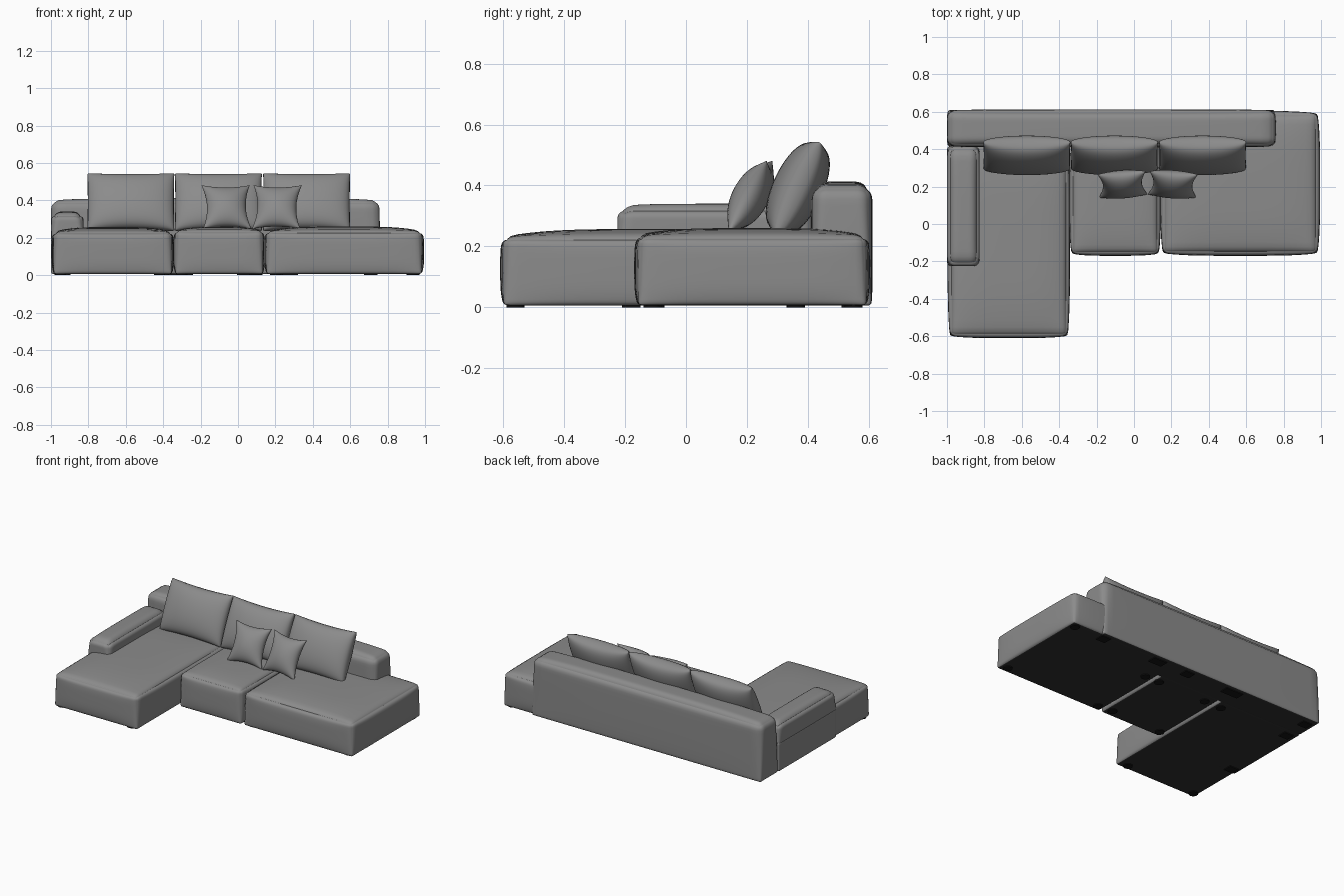
import bpy, bmesh, math
from mathutils import Vector, Matrix

if "Cube" in bpy.data.objects:
    bpy.data.objects.remove(bpy.data.objects["Cube"])


def material(name, value):
    m = bpy.data.materials.new(name)
    m.use_nodes = True
    col = (value, value, value, 1)
    m.diffuse_color = col
    bsdf = m.node_tree.nodes["Principled BSDF"]
    bsdf.inputs["Base Color"].default_value = col
    bsdf.inputs["Roughness"].default_value = 0.8
    return m


FABRIC = material("grey fabric", 0.26)
LINING = material("dark lining", 0.03)
FOOT = material("black foot", 0.008)


def finish(name, bm, mats, angle=50):
    bmesh.ops.recalc_face_normals(bm, faces=bm.faces)
    me = bpy.data.meshes.new(name)
    bm.to_mesh(me)
    bm.free()
    for m in mats:
        me.materials.append(m)
    ob = bpy.data.objects.new(name, me)
    bpy.context.collection.objects.link(ob)
    bpy.ops.object.select_all(action="DESELECT")
    ob.select_set(True)
    bpy.context.view_layer.objects.active = ob
    bpy.ops.object.shade_smooth_by_angle(angle=math.radians(angle))
    return ob


def padded_block(name, lo, hi, r_top, r_low, crown, bulge, lined=True):
    """Upholstered block: rounded edges, crowned top, slightly bulging sides."""
    lo, hi = Vector(lo), Vector(hi)
    mid, half = (lo + hi) / 2, (hi - lo) / 2
    bm = bmesh.new()
    bmesh.ops.create_cube(bm, size=2)
    bmesh.ops.subdivide_edges(bm, edges=bm.edges[:], cuts=21, use_grid_fill=True)
    for v in bm.verts:
        u = Vector([math.sin(c * math.pi / 2) for c in v.co])
        r = r_low + (r_top - r_low) * (u.z + 1) / 2
        p = Vector([u[k] * half[k] for k in range(3)])
        core = Vector([max(-half[k] + r, min(half[k] - r, p[k])) for k in range(3)])
        if (p - core).length > 0:
            p = core + (p - core).normalized() * r
        x, y, z = (1 - c ** 4 for c in u)
        p.x -= u.x * bulge * (1 - y * z)
        p.y -= u.y * bulge * (1 - x * z)
        if u.z > 0:
            p.z -= u.z * crown * (1 - x * y)
        v.co = p + mid
    bm.normal_update()
    if lined:
        for f in bm.faces:
            f.material_index = int(f.normal.z < -0.9)
    return finish(name, bm, [FABRIC, LINING])


def cushion(name, centre, size, tilt, turn, pinch, sag, power, n=22):
    """Pillow of two domed sheets joined at a seam, with drawn-in edges."""
    w, t, h = (s / 2 for s in size)
    bm = bmesh.new()
    for side in (-1, 1):
        grid = []
        for i in range(n + 1):
            for j in range(n + 1):
                u = -math.cos(math.pi * i / n)
                v = -math.cos(math.pi * j / n)
                dome = max(0, (1 - u * u) * (1 - v * v)) ** power
                x = w * u * (1 - pinch * (1 - v * v))
                z = h * v * (1 - sag * (1 - u * u))
                grid.append(bm.verts.new((x, side * t * dome, z)))
        for i in range(n):
            for j in range(n):
                a = i * (n + 1) + j
                bm.faces.new([grid[a], grid[a + 1], grid[a + n + 2], grid[a + n + 1]])
    bmesh.ops.remove_doubles(bm, verts=bm.verts, dist=1e-5)
    turn_m = Matrix.Rotation(math.radians(turn), 4, "Z")
    tilt_m = Matrix.Rotation(math.radians(-tilt), 4, "X")
    bm.transform(Matrix.Translation(centre) @ turn_m @ tilt_m)
    return finish(name, bm, [FABRIC], 75)


# Seats
G = 0.006
padded_block("chaise_seat", (-0.997, -0.61, G), (-0.342, 0.45, 0.257), 0.035, 0.012, 0.025, 0.012)
padded_block("middle_seat", (-0.346, -0.17, G), (0.144, 0.45, 0.257), 0.03, 0.012, 0.02, 0.012)
padded_block("corner_seat", (0.14, -0.17, G), (0.995, 0.605, 0.26), 0.035, 0.012, 0.025, 0.014)

# Backrest and arm
padded_block("backrest", (-1, 0.41, G), (0.758, 0.613, 0.413), 0.05, 0.012, 0.012, 0.004)
padded_block("arm_base", (-1, -0.22, G), (-0.83, 0.415, 0.205), 0.012, 0.012, 0, 0.001)
padded_block("arm_pad", (-1, -0.225, 0.19), (-0.825, 0.415, 0.34), 0.055, 0.012, 0.008, 0.002, False)

# Back cushions
for name, x in (("right", -0.573), ("middle", -0.105), ("left", 0.367)):
    cushion(name + "_back_cushion", (x, 0.367, 0.39), (0.465, 0.165, 0.335), 25, 0, 0.01, 0.06, 0.36)

# Throw pillows
for name, x, turn in (("right", -0.062, 4), ("left", 0.208, -4)):
    cushion(name + "_throw_pillow", (x, 0.212, 0.364), (0.26, 0.12, 0.265), 28, turn, 0.2, 0.14, 0.5)

# Feet: round under the seats, square under the backrest and arm
round_feet = [(0.93, -0.11), (0.2, -0.11), (0.09, -0.1), (-0.3, -0.11), (0.21, 0.36), (0.1, 0.36),
              (-0.27, 0.36), (-0.4, 0.36), (-0.42, -0.56), (-0.95, -0.56), (0.94, 0.55)]
square_feet = [(0.71, 0.55, 0.07), (0.27, 0.55, 0.1), (0.03, 0.55, 0.07), (-0.33, 0.55, 0.13),
               (-0.93, 0.54, 0.07), (-0.93, 0.36, 0.07), (-0.94, -0.18, 0.07)]
bm = bmesh.new()
for x, y in round_feet:
    bmesh.ops.create_cone(bm, cap_ends=True, segments=16, radius1=0.03, radius2=0.03, depth=0.01,
                          matrix=Matrix.Translation((x, y, 0.005)))
for x, y, w in square_feet:
    bmesh.ops.create_cube(bm, size=1, matrix=Matrix.Translation((x, y, 0.005))
                          @ Matrix.Diagonal((w, 0.06, 0.01, 1)))
finish("feet", bm, [FOOT], 30)
